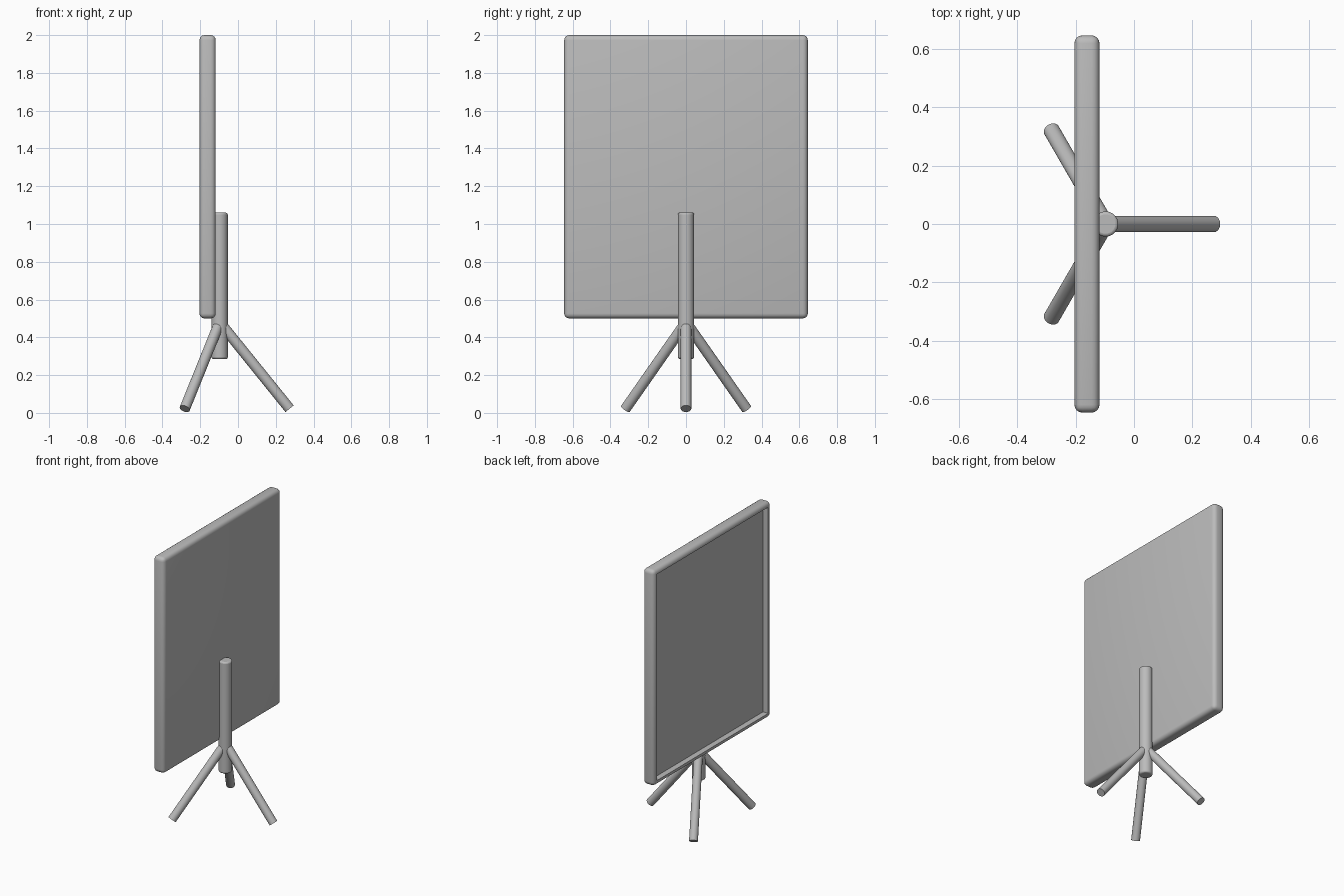
import bpy
import bmesh
import math
from mathutils import Vector

cube = bpy.data.objects.get("Cube")
if cube:
    bpy.data.objects.remove(cube, do_unlink=True)

grey = bpy.data.materials.new("plain grey")
grey.use_nodes = True
colour = (0.5, 0.5, 0.5, 1)
grey.diffuse_color = colour
grey.node_tree.nodes["Principled BSDF"].inputs["Base Color"].default_value = colour


def finish(obj, name):
    obj.name = name
    obj.data.materials.append(grey)
    bpy.ops.object.select_all(action="DESELECT")
    obj.select_set(True)
    bpy.context.view_layer.objects.active = obj
    bpy.ops.object.shade_smooth_by_angle(angle=math.radians(40))


def rod(name, start, end, radius, bevel=0):
    """Round bar between two points, with optional softened ends."""
    start, end = Vector(start), Vector(end)
    axis = end - start
    bpy.ops.mesh.primitive_cylinder_add(
        vertices=32, radius=radius, depth=axis.length, location=(start + end) / 2,
        rotation=axis.to_track_quat("Z", "Y").to_euler())
    obj = bpy.context.object
    if bevel:
        mod = obj.modifiers.new("soft ends", "BEVEL")
        mod.width, mod.segments = bevel, 3
    finish(obj, name)


# Board: rounded slab with a shallow tray sunk into its -x face
x_back, x_front = -0.204, -0.118
half_width, bottom, top = 0.645, 0.5, 2.0
rim, depth, rounding = 0.036, 0.04, 0.027

bm = bmesh.new()
bmesh.ops.create_cube(bm, size=1)
bmesh.ops.scale(bm, vec=(x_front - x_back, 2 * half_width, top - bottom), verts=bm.verts)
bmesh.ops.translate(bm, vec=((x_front + x_back) / 2, 0, (top + bottom) / 2), verts=bm.verts)
bmesh.ops.bevel(bm, geom=bm.edges[:], offset=rounding, segments=4, profile=0.5,
                affect="EDGES")
tray = min(bm.faces, key=lambda f: f.calc_center_median().x)
bmesh.ops.inset_region(bm, faces=[tray], thickness=rim - rounding)
# Extruded copy of the inset face becomes the tray floor
walls = bmesh.ops.extrude_discrete_faces(bm, faces=[tray])
bmesh.ops.translate(bm, vec=(depth, 0, 0), verts=walls["faces"][0].verts)
mesh = bpy.data.meshes.new("board")
bm.to_mesh(mesh)
bm.free()
board = bpy.data.objects.new("board", mesh)
bpy.context.collection.objects.link(board)
finish(board, "board")

# Upright post behind the board
post_x = -0.097
rod("post", (post_x, 0, 0.285), (post_x, 0, 1.06), 0.043, 0.01)

# Three splayed legs meeting inside the post
spread = 0.37
for i, name in enumerate(("leg_left", "leg_rear_right", "leg_front_right")):
    a = math.radians(120 * i)
    foot = (post_x + spread * math.cos(a), spread * math.sin(a), 0.022)
    rod(name, (post_x, 0, 0.48), foot, 0.028)
